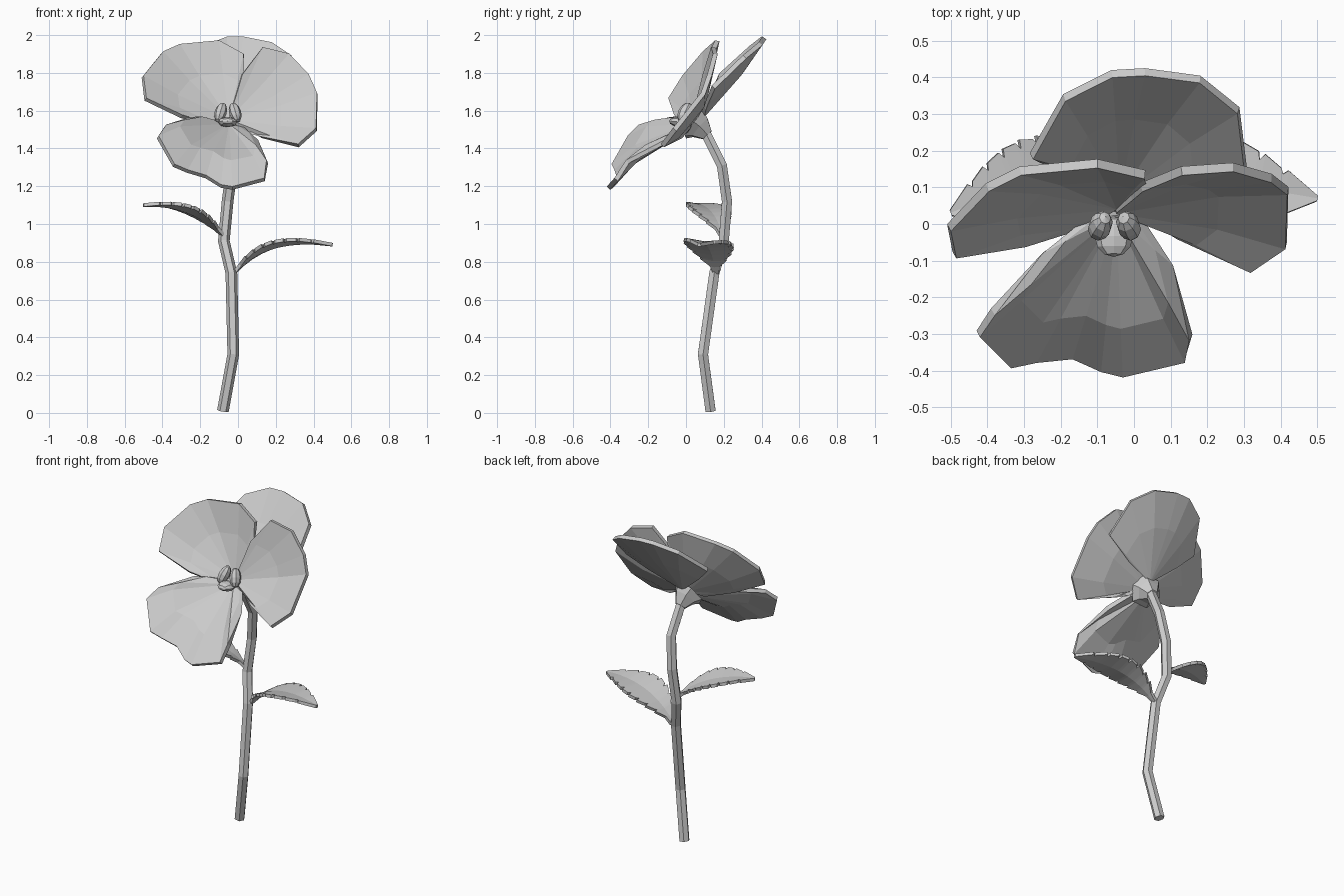
import bpy
import bmesh
import math
from mathutils import Vector

cube = bpy.data.objects.get("Cube")
if cube:
    bpy.data.objects.remove(cube, do_unlink=True)

grey = bpy.data.materials.new("plain grey")
grey.use_nodes = True
grey.diffuse_color = (0.6, 0.6, 0.6, 1)
grey.node_tree.nodes["Principled BSDF"].inputs["Base Color"].default_value = grey.diffuse_color
UP = Vector((0, 0, 1))


def finish(name, bm, thickness=0):
    """Turn a bmesh into a flat shaded object, optionally thickened both ways."""
    bmesh.ops.recalc_face_normals(bm, faces=bm.faces)
    mesh = bpy.data.meshes.new(name)
    bm.to_mesh(mesh)
    bm.free()
    mesh.materials.append(grey)
    obj = bpy.data.objects.new(name, mesh)
    bpy.context.collection.objects.link(obj)
    if thickness:
        solid = obj.modifiers.new("thickness", "SOLIDIFY")
        solid.thickness = thickness
        solid.offset = 0
    return obj


def bridge(bm, first, second, closed=False):
    """Join two equally long rows of vertices with quads."""
    count = len(first)
    for i in range(count if closed else count - 1):
        j = (i + 1) % count
        bm.faces.new((first[i], first[j], second[j], second[i]))


def tube(name, path, radii, sides=6):
    """Faceted tube through the path points, without twist."""
    bm = bmesh.new()
    points = [Vector(p) for p in path]
    rings = []
    for i, p in enumerate(points):
        ahead = points[min(i + 1, len(points) - 1)]
        behind = points[max(i - 1, 0)]
        turn = UP.rotation_difference(ahead - behind)
        ring = []
        for k in range(sides):
            a = math.tau * k / sides
            offset = Vector((math.cos(a), math.sin(a), 0)) * radii[i]
            ring.append(bm.verts.new(p + turn @ offset))
        rings.append(ring)
    for first, second in zip(rings, rings[1:]):
        bridge(bm, first, second, closed=True)
    bm.faces.new(rings[0])
    bm.faces.new(rings[-1])
    return finish(name, bm)


def petal(name, base, rim, bulge, middle=0.6):
    """Fan from the flower centre to the rim, bent along a middle row."""
    bm = bmesh.new()
    base, bulge = Vector(base), Vector(bulge)
    root = bm.verts.new(base)
    outer, inner = [], []
    for i, p in enumerate(rim):
        lift = bulge * math.sin(math.pi * i / (len(rim) - 1))
        outer.append(bm.verts.new(p))
        inner.append(bm.verts.new(base.lerp(Vector(p), middle) + lift))
    for a, b in zip(inner, inner[1:]):
        bm.faces.new((root, a, b))
    bridge(bm, inner, outer)
    return finish(name, bm, 0.025)


def leaf(name, base, control, tip, half_width, slope, teeth=7):
    """Arched leaf with narrow slits along its edges; slope tips its far side."""
    bm = bmesh.new()
    base, control, tip = Vector(base), Vector(control), Vector(tip)
    side = (tip - base).cross(UP).normalized()
    if side.y < 0:
        side = -side
    side.z = slope

    def width_at(t):
        return 0.008 + half_width * math.sin(math.pi * t ** 1.05) ** 1.1

    stations = [(0, 0.015), (0.1, 0.025)]
    for i in range(teeth):
        t = 0.2 + 0.75 * i / teeth
        stations += [(t, width_at(t)), (t + 0.01, width_at(t) * 0.78),
                     (t + 0.03, width_at(t) * 0.95)]
    stations.append((1, 0.008))
    previous = None
    for t, width in stations:
        centre = base.lerp(control, t).lerp(control.lerp(tip, t), t)
        fold = UP * 0.12 * width
        row = [bm.verts.new(centre + side * width + fold),
               bm.verts.new(centre),
               bm.verts.new(centre - side * width + fold)]
        if previous:
            bridge(bm, previous, row)
        previous = row
    return finish(name, bm, 0.018)


def pod(name, location, size, axis):
    """Small faceted seed shape pointing along an axis."""
    bm = bmesh.new()
    bmesh.ops.create_uvsphere(bm, u_segments=8, v_segments=6, radius=1)
    turn = UP.rotation_difference(Vector(axis))
    for v in bm.verts:
        scaled = Vector(a * b for a, b in zip(v.co, size))
        v.co = turn @ scaled + Vector(location)
    return finish(name, bm)


# Stem and the cup behind the flower
tube("stem", [(-0.08, 0.13, 0.01), (-0.025, 0.09, 0.31), (-0.035, 0.15, 0.74),
              (-0.075, 0.2, 0.91), (-0.055, 0.217, 1.12), (-0.03, 0.19, 1.31),
              (-0.04, 0.1, 1.49), (-0.045, 0.06, 1.55)],
     [0.031] * 8)
tube("flower_cup", [(-0.04, 0.115, 1.47), (-0.045, 0.075, 1.51), (-0.05, 0.045, 1.53)],
     [0.034, 0.07, 0.098])

# Petals
petal("back_petal", (-0.04, 0.085, 1.57),
      [(-0.15, 0.13, 1.68), (-0.28, 0.185, 1.79), (-0.19, 0.345, 1.935),
       (-0.06, 0.41, 1.985), (0.03, 0.415, 1.985), (0.18, 0.395, 1.955),
       (0.285, 0.31, 1.885), (0.305, 0.145, 1.725), (0.13, 0.11, 1.64)],
      (0, 0.012, -0.008))
petal("left_petal", (-0.05, 0.04, 1.55),
      [(0.02, 0.02, 1.52), (0.12, -0.03, 1.46), (0.32, -0.125, 1.415),
       (0.415, -0.06, 1.5), (0.42, 0.09, 1.69), (0.375, 0.125, 1.79),
       (0.27, 0.155, 1.9), (0.13, 0.145, 1.935), (0.02, 0.1, 1.79)],
      (0, 0.015, -0.01))
petal("right_petal", (-0.05, 0.05, 1.55),
      [(0.03, 0.12, 1.79), (0.03, 0.135, 1.9), (-0.1, 0.165, 1.97),
       (-0.31, 0.145, 1.95), (-0.4, 0.1, 1.91), (-0.505, -0.01, 1.78),
       (-0.49, -0.085, 1.66), (-0.3, -0.055, 1.57), (-0.13, 0, 1.52)],
      (0, 0.012, -0.01))
petal("lower_petal", (-0.05, 0.03, 1.52),
      [(-0.13, 0.01, 1.54), (-0.25, -0.08, 1.555), (-0.385, -0.24, 1.52),
       (-0.425, -0.3, 1.46), (-0.34, -0.385, 1.31), (-0.27, -0.37, 1.28),
       (-0.17, -0.36, 1.25), (-0.09, -0.395, 1.2), (-0.03, -0.41, 1.19),
       (0.14, -0.37, 1.235), (0.155, -0.31, 1.33), (0.1, -0.11, 1.435),
       (0.03, 0, 1.5)],
      (0, 0, 0.045), 0.7)

# Seed pods in the flower centre
for name, x, lean in (("right_pod", -0.092, 0.3), ("left_pod", -0.015, -0.3)):
    pod(name, (x, -0.005, 1.59), (0.032, 0.036, 0.058), (lean, 0.5, 1))
pod("lower_pod", (-0.055, -0.035, 1.54), (0.052, 0.028, 0.055), (0, -1, 0.1))

# Leaves
leaf("right_leaf", (-0.08, 0.19, 0.94), (-0.24, 0.14, 1.11), (-0.5, 0.03, 1.1), 0.108, -0.05)
leaf("left_leaf", (-0.02, 0.16, 0.74), (0.14, 0.13, 0.94), (0.5, 0.07, 0.89), 0.125, -0.06)
